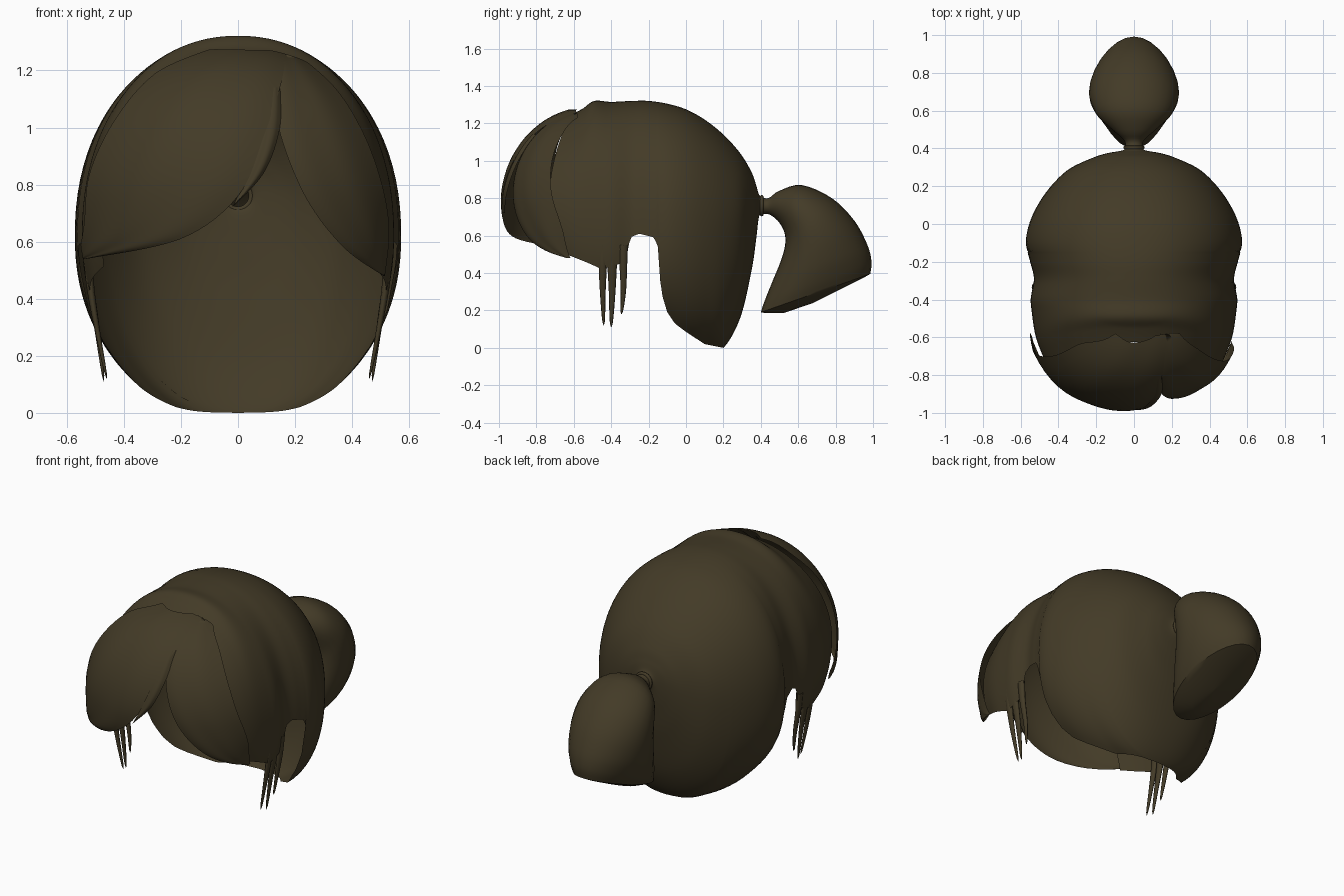
import bpy, bmesh
from math import sin, cos, acos, pi, sqrt, copysign

if "Cube" in bpy.data.objects:
    bpy.data.objects.remove(bpy.data.objects["Cube"])

mat = bpy.data.materials.new("dark_brown_hair")
mat.diffuse_color = (0.056, 0.043, 0.020, 1)
mat.use_nodes = True
mat.node_tree.nodes["Principled BSDF"].inputs["Base Color"].default_value = mat.diffuse_color


def catmull(pts, n):
    """Smooth curve through tuples of any length, n steps per span."""
    out = []
    for i in range(len(pts) - 1):
        p0, p1, p2 = pts[max(i - 1, 0)], pts[i], pts[i + 1]
        p3 = pts[min(i + 2, len(pts) - 1)]
        for k in range(n):
            t = k / n
            out.append(tuple(0.5 * (2 * b + (c - a) * t + (2 * a - 5 * b + 4 * c - d) * t * t
                                    + (3 * b - a - 3 * c + d) * t ** 3)
                             for a, b, c, d in zip(p0, p1, p2, p3)))
    return out + [tuple(pts[-1])]


def loft(name, rings, closed=False, cap_end=False):
    """Skin a list of equally long point rows."""
    bm = bmesh.new()
    rows = [[bm.verts.new(p) for p in r] for r in rings]
    m = len(rows[0])
    for a, b in zip(rows, rows[1:]):
        for j in range(m if closed else m - 1):
            k = (j + 1) % m
            bm.faces.new((a[j], a[k], b[k], b[j]))
    if cap_end:
        bm.faces.new(rows[-1])
    bmesh.ops.remove_doubles(bm, verts=bm.verts, dist=0.0005)
    bmesh.ops.recalc_face_normals(bm, faces=bm.faces)
    me = bpy.data.meshes.new(name)
    bm.to_mesh(me)
    bm.free()
    me.shade_smooth()
    me.materials.append(mat)
    ob = bpy.data.objects.new(name, me)
    bpy.context.collection.objects.link(ob)
    return ob


def lerp_table(table, x):
    for (x0, v0), (x1, v1) in zip(table, table[1:]):
        if x0 >= x >= x1:
            return v0 + (v1 - v0) * (x0 - x) / (x0 - x1)
    return table[-1][1]


# Scalp cap: arches from the ponytail forward (y, top, bottom, half width, centre z)
stations = [(0.41, 0.80, 0.72, 0.045, 0.76), (0.39, 0.82, 0.70, 0.06, 0.76),
            (0.375, 0.87, 0.58, 0.14, 0.74), (0.35, 0.94, 0.41, 0.22, 0.70),
            (0.29, 1.04, 0.16, 0.345, 0.66), (0.20, 1.14, 0.0, 0.44, 0.63),
            (0.10, 1.22, -0.03, 0.51, 0.62), (0.0, 1.275, -0.03, 0.555, 0.62),
            (-0.10, 1.305, 0.0, 0.572, 0.62), (-0.20, 1.32, 0.02, 0.55, 0.62),
            (-0.29, 1.32, 0.0, 0.53, 0.62), (-0.40, 1.315, 0.0, 0.547, 0.62),
            (-0.49, 1.32, 0.0, 0.535, 0.62), (-0.55, 1.28, 0.0, 0.515, 0.62),
            (-0.61, 1.24, 0.0, 0.475, 0.62)]
hem = [(0.2, 0.0), (0.1, 0.02), (0.0, 0.085), (-0.06, 0.13), (-0.1, 0.19), (-0.13, 0.29),
       (-0.145, 0.42), (-0.15, 0.54), (-0.17, 0.59), (-0.25, 0.61), (-0.3, 0.59),
       (-0.31, 0.5), (-0.35, 0.45), (-0.45, 0.42), (-0.62, 0.52)]
N = 2.15


def arch(y, top, bot, w, zc):
    end = pi
    if y < 0.2:
        d = lerp_table(hem, y) - zc
        c = d / (top - zc) if d > 0 else d / (zc - bot)
        end = acos(max(-1, copysign(abs(c) ** (N / 2), c)))
    lean = max(0, min(1, (-0.45 - y) / 0.16))
    row = []
    for i in range(65):
        a = end * (i / 32 - 1)
        s, c = sin(a), cos(a)
        x = w * copysign(abs(s) ** (2 / N), s)
        z = zc + (top - zc if c > 0 else zc - bot) * copysign(abs(c) ** (2 / N), c)
        # the front edge bows forward at the temples
        bow = 0.12 * lean * sin(pi * max(0, min(1, (1.28 - z) / 0.95)))
        row.append((x, y - bow, z))
    return row


loft("scalp_cap", [arch(*s) for s in catmull(stations, 8)])


# Fringe: front-view lock outlines laid over a forehead dome
def lock(name, edge_a, edge_b, depth=0.5, puff=0.015, n=14):
    a, b = catmull(edge_a, 8), catmull(edge_b, 8)
    rows = []
    for p, q in zip(a, b):
        row = []
        for i in range(n + 1):
            t = i / n
            x, z = p[0] + (q[0] - p[0]) * t, p[1] + (q[1] - p[1]) * t
            rz = 0.54 if z > 0.75 else 0.75
            r = sqrt((x / 0.575) ** 2 + ((z - 0.75) / rz) ** 2)
            if r > 0.985:  # keep the lock on the dome
                x, z, r = x * 0.985 / r, 0.75 + (z - 0.75) * 0.985 / r, 0.985
            h = sqrt(1 - r * r)
            y = -0.5 - depth * h - puff * sin(pi * t) * min(1, 2 * h) - 0.003 * sin(11 * t)
            row.append((x, y, z))
        rows.append(row)
    loft(name, rows)


lock("fringe_left_sweep",
     [(0.17, 1.27), (0.15, 1.15), (0.09, 0.97), (0.0, 0.76), (-0.2, 0.61), (-0.53, 0.54)],
     [(-0.10, 1.275), (-0.29, 1.19), (-0.43, 1.03), (-0.52, 0.84), (-0.54, 0.66), (-0.56, 0.54)],
     depth=0.485)
lock("fringe_right_sweep",
     [(0.14, 1.27), (0.13, 1.13), (0.15, 0.97), (0.24, 0.75), (0.37, 0.58), (0.51, 0.48)],
     [(0.2, 1.265), (0.34, 1.14), (0.44, 0.98), (0.505, 0.8), (0.53, 0.64), (0.515, 0.48)],
     depth=0.46)
lock("fringe_tongue",
     [(0.10, 1.14), (0.07, 0.95), (0.03, 0.83), (-0.02, 0.72)],
     [(0.15, 1.14), (0.145, 0.99), (0.09, 0.84), (-0.02, 0.72)], depth=0.47, n=6)


# Sideburn wisps: tapered lens-section blades
def wisp(name, path, width, thick=0.016):
    pts = catmull(path, 6)
    rings = []
    for i, (x, y, z) in enumerate(pts):
        k = (1 - i / (len(pts) - 1)) ** 0.55 + 0.05
        rings.append([(x + thick * k * cos(a), y + width * k * sin(a), z)
                      for a in (j * pi / 4 for j in range(8))])
    loft(name, rings, closed=True, cap_end=True)


for side, s in (("left", -1), ("right", 1)):
    for i, (y0, y1, z1, w) in enumerate(((-0.445, -0.44, 0.12, 0.026), (-0.395, -0.40, 0.11, 0.03),
                                         (-0.335, -0.345, 0.18, 0.024))):
        wisp(f"sideburn_{side}_{i}",
             [(s * 0.525, y0, 0.55), (s * 0.517, y0, 0.44), (s * 0.495, y0, 0.3),
              (s * (0.46 + 0.01 * i), y1, z1)], w)

# Ponytail: rings between outer and inner outlines (outer y, z, inner y, z, half width)
tail = [(0.40, 0.81, 0.40, 0.71, 0.05), (0.44, 0.80, 0.44, 0.715, 0.05),
        (0.50, 0.84, 0.49, 0.68, 0.11), (0.62, 0.87, 0.525, 0.62, 0.19),
        (0.78, 0.80, 0.53, 0.55, 0.23), (0.90, 0.68, 0.505, 0.46, 0.238),
        (0.97, 0.55, 0.46, 0.35, 0.225), (0.992, 0.46, 0.42, 0.25, 0.20),
        (0.985, 0.395, 0.40, 0.19, 0.175)]
rings = []
ends = [(0.95, 0.375, 0.43, 0.185, 0.15), (0.84, 0.32, 0.52, 0.185, 0.08),
        (0.70, 0.25, 0.68, 0.24, 0.005)]
for oy, oz, iy, iz, w in catmull(tail, 4) + ends:
    my, mz, hy, hz = (oy + iy) / 2, (oz + iz) / 2, (oy - iy) / 2, (oz - iz) / 2
    rings.append([(w * sin(a), my + hy * cos(a), mz + hz * cos(a))
                  for a in (j * pi / 14 for j in range(28))])
tail_ob = loft("ponytail", rings, closed=True, cap_end=True)
bpy.context.view_layer.objects.active = tail_ob
tail_ob.select_set(True)
bpy.ops.object.shade_smooth_by_angle(angle=0.7)

# Hair tie
bpy.ops.mesh.primitive_torus_add(location=(0, 0.405, 0.76), rotation=(pi / 2, 0, 0),
                                 major_radius=0.047, minor_radius=0.01,
                                 major_segments=24, minor_segments=8)
tie = bpy.context.object
tie.name = "hair_tie"
tie.data.shade_smooth()
tie.data.materials.append(mat)
